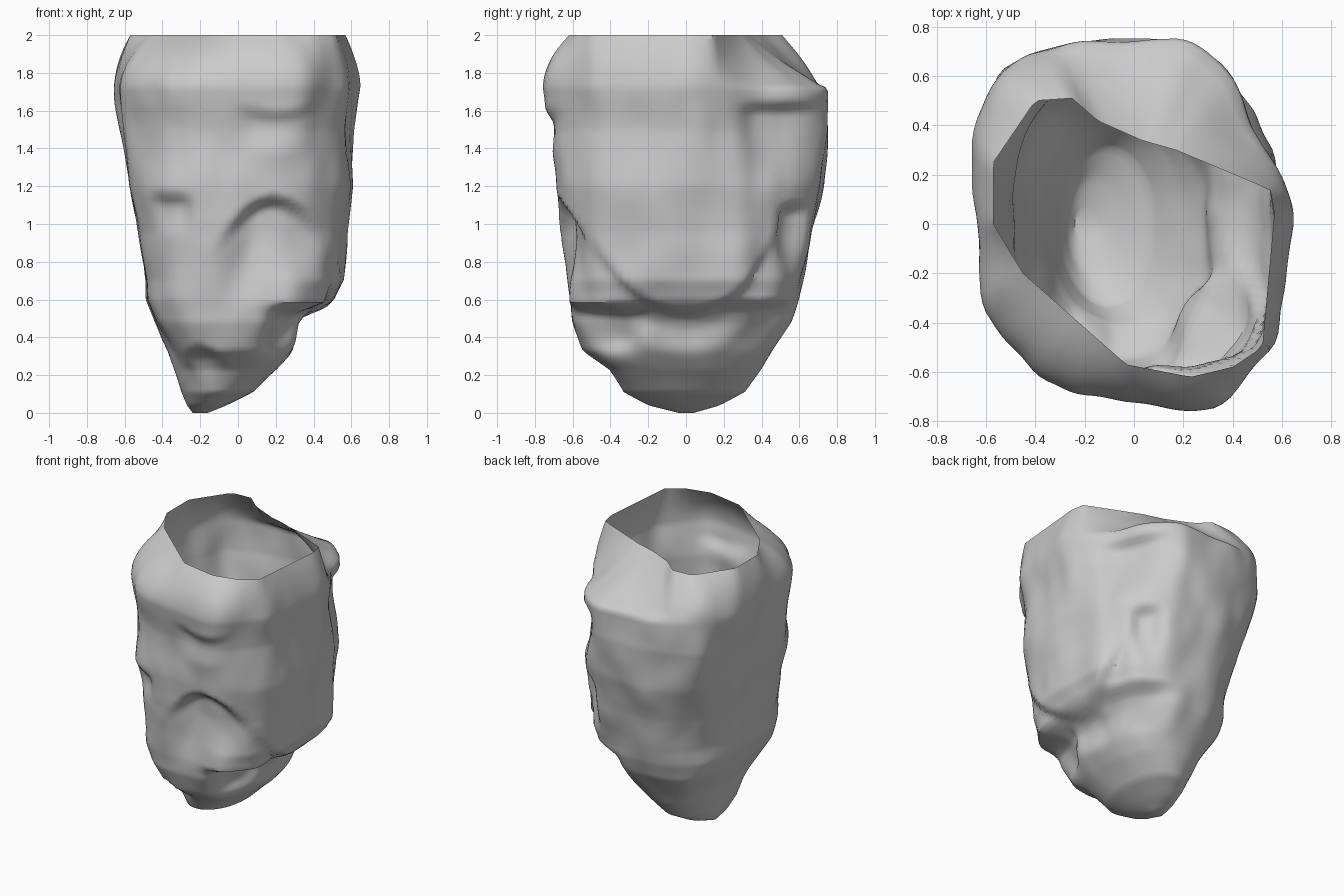
import bpy
import bmesh
import math
from mathutils import Vector, noise

default = bpy.data.objects.get("Cube")
if default:
    bpy.data.objects.remove(default, do_unlink=True)

SEGMENTS, RINGS = 120, 100
HALF_X, HALF_Y, SHOULDER, TOP = 0.65, 0.76, 1.72, 2.0

# Outline at the shoulder and outline of the open rim, counter-clockwise
shoulder_outline = [
    (0.65, 0.05), (0.6, 0.21), (0.46, 0.42), (0.38, 0.61), (0.22, 0.76),
    (-0.25, 0.74), (-0.45, 0.67), (-0.58, 0.6), (-0.65, 0.3), (-0.62, -0.1),
    (-0.62, -0.32), (-0.52, -0.47), (-0.4, -0.61), (-0.25, -0.67),
    (0.05, -0.72), (0.2, -0.76), (0.36, -0.74), (0.47, -0.61), (0.58, -0.46),
    (0.61, -0.2)]
rim_outline = [
    (0.57, 0.05), (0.55, 0.14), (0.17, 0.3), (0.03, 0.34), (-0.15, 0.42),
    (-0.25, 0.51), (-0.4, 0.5), (-0.57, 0.25), (-0.57, 0.0), (-0.45, -0.2),
    (-0.28, -0.35), (-0.03, -0.57), (0.23, -0.62), (0.4, -0.58),
    (0.52, -0.5)]

# Body extents by height: z, left, right, front, back
extents = [
    (0.0, -0.24, -0.16, -0.04, 0.04), (0.04, -0.27, -0.06, -0.2, 0.18),
    (0.11, -0.3, 0.08, -0.33, 0.31), (0.23, -0.34, 0.2, -0.4, 0.4),
    (0.33, -0.37, 0.28, -0.53, 0.46), (0.48, -0.44, 0.38, -0.6, 0.55),
    (0.6, -0.48, 0.5, -0.62, 0.59), (0.7, -0.48, 0.55, -0.63, 0.61),
    (0.95, -0.52, 0.57, -0.65, 0.66), (1.2, -0.58, 0.61, -0.69, 0.72),
    (1.5, -0.63, 0.62, -0.72, 0.76), (SHOULDER, -HALF_X, HALF_X, -HALF_Y, HALF_Y),
    (TOP, -HALF_X, HALF_X, -HALF_Y, HALF_Y)]

# Chipped recesses under overhanging edges: x, y, edge z, width, length, depth, arch
chips = [
    (0.2, -0.7, 1.15, 0.26, 0.55, 0.07, 2.5),
    (0.2, -0.74, 1.6, 0.18, 0.25, 0.03, -1),
    (-0.38, -0.62, 1.17, 0.12, 0.25, 0.04, 0),
    (0.57, 0.0, 0.53, 0.45, 0.4, 0.06, -1.6),
    (0.42, -0.5, 0.58, 0.24, 0.5, 0.14, 0),
    (0.5, 0.55, 1.65, 0.22, 1.5, 0.06, 0),
    (0.4, 0.62, 1.12, 0.1, 0.45, 0.05, 1),
    (0.4, 0.45, 0.6, 0.25, 0.6, 0.06, 0),
    (-0.2, -0.5, 0.36, 0.13, 0.25, 0.05, 4)]


def smooth(value):
    value = max(0.0, min(1.0, value))
    return value * value * (3 - 2 * value)


def radius(outline, angle):
    """Distance from the centre to an outline, in units of the half extents."""
    ray = Vector((math.cos(angle), math.sin(angle)))
    points = [Vector((x / HALF_X, y / HALF_Y)) for x, y in outline]
    for p, q in zip(points, points[1:] + points[:1]):
        edge = q - p
        facing = ray.cross(edge)
        if facing <= 0:
            continue
        along = -ray.cross(p) / facing
        if -1e-6 <= along <= 1 + 1e-6:
            distance = p.cross(edge) / facing
            if distance > 0:
                return distance
    return 1.0


def extent_at(z):
    for low, high in zip(extents, extents[1:]):
        if z <= high[0]:
            t = (z - low[0]) / (high[0] - low[0])
            return [a + (b - a) * t for a, b in zip(low[1:], high[1:])]
    return extents[-1][1:]


def recess(x, y, z):
    """Total inward push from the chips at a point."""
    total = 0.0
    for cx, cy, edge, width, length, depth, arch in chips:
        gap = math.hypot(x - cx, y - cy)
        if gap > 2 * width:
            continue
        below = edge - arch * gap * gap - z
        fade = math.exp(-(gap / width) ** 4)
        if below > 0:
            total += depth * fade * smooth(below / 0.07) * smooth(1.5 - 1.5 * below / length)
        else:
            total -= depth * fade * 0.2 * math.exp(below / 0.12)
    return total


angles = [math.tau * i / SEGMENTS for i in range(SEGMENTS)]
rim_radii = [radius(rim_outline, a) for a in angles]
# Soften the corners of the body outline
sharp = [radius(shoulder_outline, a) for a in angles]
shoulder_radii = [(sharp[i - 1] + sharp[i] + sharp[(i + 1) % SEGMENTS]) / 3
                  for i in range(SEGMENTS)]


def rock_point(i, z):
    left, right, front, back = extent_at(z)
    cx, cy = (left + right) / 2, (front + back) / 2
    cos, sin = math.cos(angles[i]), math.sin(angles[i])
    # Round foot, boxy middle, then the shoulder outline
    power = 2 + 1.1 * smooth((z - 0.05) / 0.45)
    boxy = (abs(cos) ** power + abs(sin) ** power) ** (-1 / power)
    r = boxy + (shoulder_radii[i] - boxy) * smooth((z - 1.1) / 0.5)
    # Steep sides up to the rim, with an open slope only at the back
    rise = max(0.0, (z - SHOULDER) / (TOP - SHOULDER))
    slope = smooth((math.cos(angles[i] - 1.2) - 0.3) / 0.5)
    r -= (r - rim_radii[i]) * rise ** (2.1 - 1.3 * slope)
    x = cx + r * (right - left) / 2 * cos
    y = cy + r * (back - front) / 2 * sin
    # Broad uneven hollows and chips, fading at foot and rim
    calm = smooth(z / 0.4) * (1 - rise)
    uneven = noise.noise(Vector((x * 3, y * 3, z * 2))) * 0.02
    uneven += noise.noise(Vector((x * 6, y * 6, z * 4 + 9))) * 0.015
    push = (uneven + recess(x, y, z)) * calm
    inward = Vector((cx - x, cy - y))
    if inward.length > 0.001:
        inward.normalize()
    return Vector((x + inward.x * push, y + inward.y * push, z))


# Hollow rock shell, closed at the foot and open at the top
bm = bmesh.new()
rings = []
for k in range(RINGS):
    z = TOP * (k / (RINGS - 1)) ** 1.15
    rings.append([bm.verts.new(rock_point(i, z)) for i in range(SEGMENTS)])
for lower, upper in zip(rings, rings[1:]):
    for i in range(SEGMENTS):
        j = (i + 1) % SEGMENTS
        bm.faces.new((lower[i], lower[j], upper[j], upper[i]))
bm.faces.new(list(reversed(rings[0])))

mesh = bpy.data.meshes.new("rock_shell")
bm.to_mesh(mesh)
bm.free()
rock = bpy.data.objects.new("rock_shell", mesh)
bpy.context.collection.objects.link(rock)

# Plain stone grey
stone = bpy.data.materials.new("stone_grey")
stone.use_nodes = True
grey = (0.6, 0.6, 0.6, 1.0)
stone.diffuse_color = grey
for node in stone.node_tree.nodes:
    if node.type == "BSDF_PRINCIPLED":
        node.inputs["Base Color"].default_value = grey
mesh.materials.append(stone)

bpy.ops.object.select_all(action="DESELECT")
rock.select_set(True)
bpy.context.view_layer.objects.active = rock
bpy.ops.object.shade_smooth_by_angle(angle=math.radians(45))
